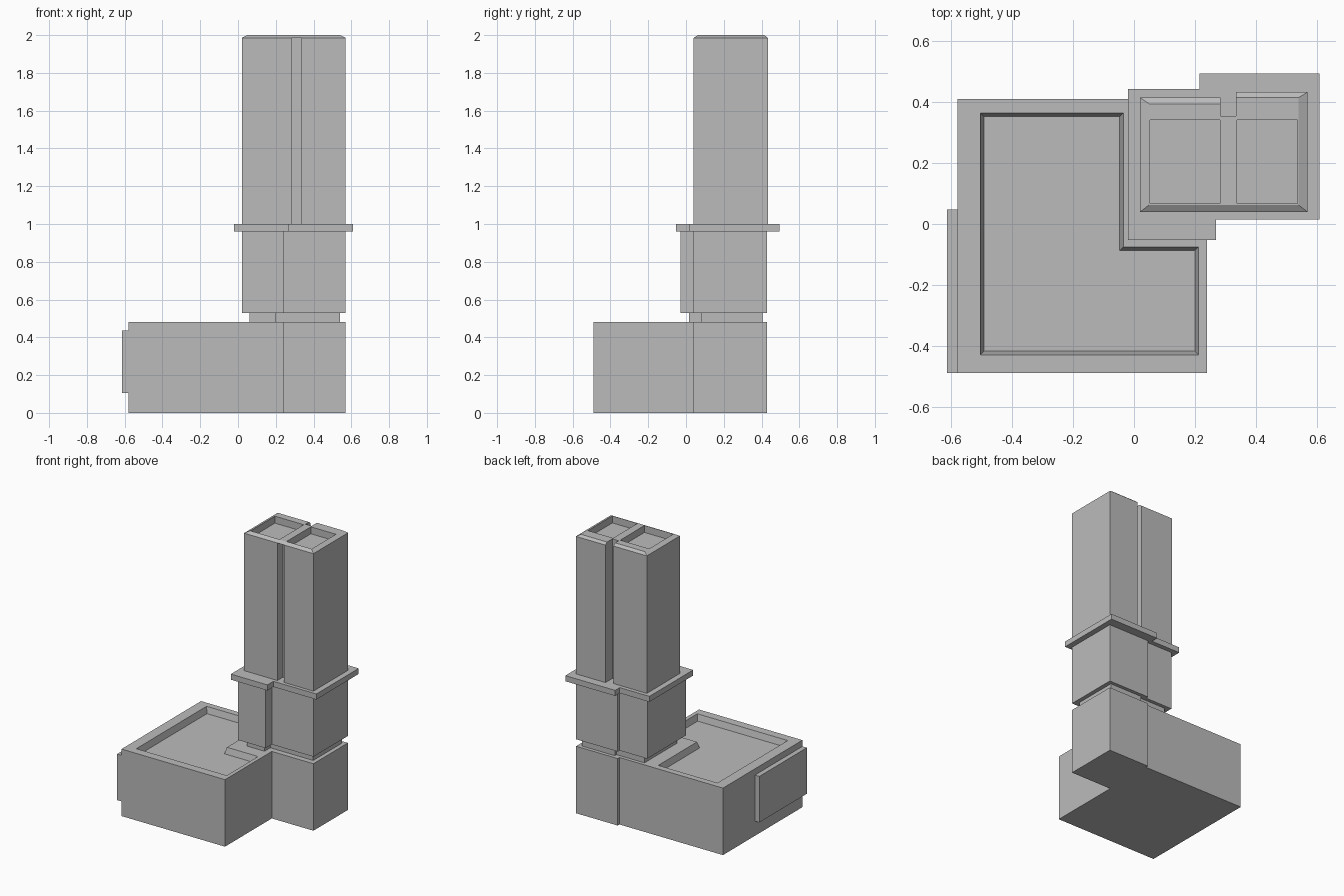
import bpy
import bmesh

if "Cube" in bpy.data.objects:
    bpy.data.objects.remove(bpy.data.objects["Cube"], do_unlink=True)

mat = bpy.data.materials.new("concrete_grey")
mat.use_nodes = True
mat.diffuse_color = (0.5, 0.5, 0.5, 1)
mat.node_tree.nodes["Principled BSDF"].inputs["Base Color"].default_value = (0.5, 0.5, 0.5, 1)


def prism(name, outline, z0, z1, top_outline=None):
    """Extrude an outline from z0 to z1, optionally tapering to another outline."""
    bm = bmesh.new()
    low = [bm.verts.new((x, y, z0)) for x, y in outline]
    high = [bm.verts.new((x, y, z1)) for x, y in (top_outline or outline)]
    bm.faces.new(low[::-1])
    bm.faces.new(high)
    n = len(low)
    for i in range(n):
        j = (i + 1) % n
        bm.faces.new((low[i], low[j], high[j], high[i]))
    bmesh.ops.recalc_face_normals(bm, faces=bm.faces)
    mesh = bpy.data.meshes.new(name)
    bm.to_mesh(mesh)
    bm.free()
    mesh.materials.append(mat)
    obj = bpy.data.objects.new(name, mesh)
    bpy.context.collection.objects.link(obj)
    return obj


def rect(x0, x1, y0, y1):
    return [(x0, y0), (x1, y0), (x1, y1), (x0, y1)]


def stepped(x0, x1, y0, y1, front_x, front_y, back_x, back_y):
    """Rectangle with its left block pushed forward in front and set in at the back."""
    return [(x0, y0), (front_x, y0), (front_x, front_y), (x1, front_y),
            (x1, y1), (back_x, y1), (back_x, back_y), (x0, back_y)]


def cut(targets, cutter):
    """Subtract the cutter from each target, then discard it."""
    for obj in targets:
        mod = obj.modifiers.new("recess", "BOOLEAN")
        mod.operation = "DIFFERENCE"
        mod.solver = "EXACT"
        mod.object = cutter
        bpy.context.view_layer.objects.active = obj
        bpy.ops.object.modifier_apply(modifier=mod.name)
    bpy.data.objects.remove(cutter, do_unlink=True)


# Podium with a sunken roof terrace wrapping the tower corner
podium = prism("podium", stepped(-0.58, 0.57, -0.49, 0.43, 0.24, 0.04, 0.24, 0.41), 0, 0.48)


def terrace(inset):
    x0, x1, x2 = -0.505 + inset, -0.035 - inset, 0.212 - inset
    y0, y1, y2 = -0.43 + inset, -0.075 - inset, 0.365 - inset
    return [(x0, y0), (x2, y0), (x2, y1), (x1, y1), (x1, y2), (x0, y2)]


cut([podium], prism("terrace_cutter", terrace(0.012), 0.435, 0.48 + 0.0045, terrace(-0.001)))

# Raised panel on the podium side
prism("side_panel", rect(-0.615, -0.58, -0.49, 0.048), 0.105, 0.435)

# Recessed neck, lower shaft and projecting cornice
prism("neck", stepped(0.06, 0.54, 0.015, 0.405, 0.20, 0.08, 0.28, 0.385), 0.48, 0.53)
prism("lower_shaft", stepped(0.02, 0.57, -0.03, 0.43, 0.24, 0.04, 0.24, 0.41), 0.53, 0.96)
prism("cornice", stepped(-0.02, 0.61, -0.053, 0.495, 0.27, 0.015, 0.215, 0.443), 0.96, 1.0)

# Upper tower with a vertical slot in the front and back
GL, GR = 0.285, 0.335
back_body = [(0.57, 0.433), (GR, 0.433), (GR, 0.355), (GL, 0.355), (GL, 0.415), (0.02, 0.415)]
tower = prism("upper_tower",
              [(0.02, 0.04), (GL, 0.04), (GL, 0.10), (GR, 0.10), (GR, 0.04), (0.57, 0.04)] + back_body,
              1.0, 1.985)

# Chamfered crown, closed over the front slot and open at the back
back_top = [(0.54, 0.415), (GR, 0.415), (GR, 0.355), (GL, 0.355), (GL, 0.395), (0.05, 0.395)]
crown = prism("crown", [(0.02, 0.04), (0.57, 0.04)] + back_body, 1.985, 2.0,
              [(0.05, 0.063), (0.54, 0.063)] + back_top)

# Two sunken roof bays beside a central ridge
for x0, x1 in ((0.053, GL - 0.003), (GR + 0.003, 0.537)):
    cut([tower, crown], prism("bay_cutter", rect(x0, x1, 0.067, 0.342), 1.95, 2.02))
